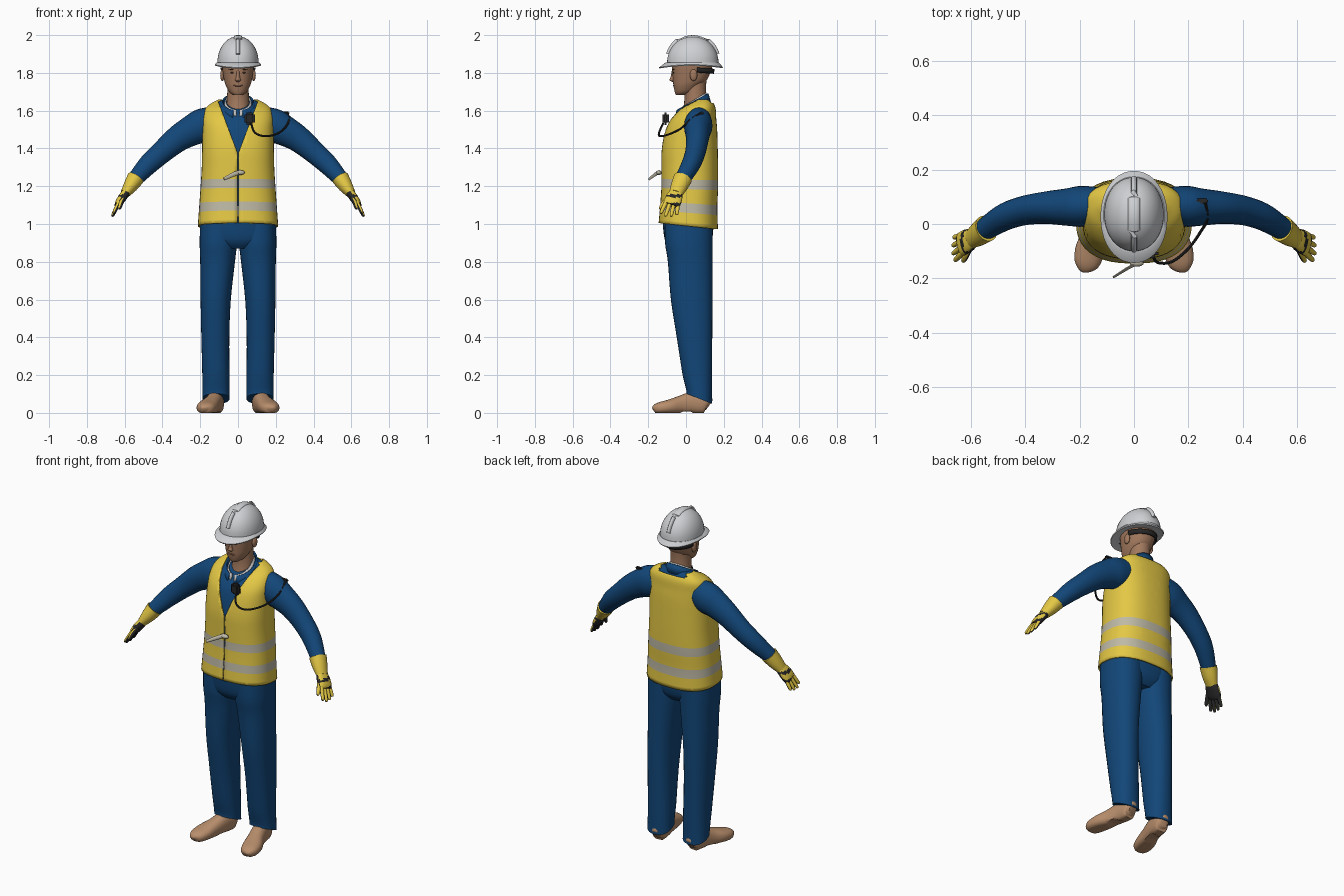
import bpy, bmesh
from math import sin, cos, pi
from mathutils import Vector

cube = bpy.data.objects.get("Cube")
if cube:
    bpy.data.objects.remove(cube)


def material(name, rgb):
    m = bpy.data.materials.new(name)
    m.use_nodes = True
    m.diffuse_color = (*rgb, 1)
    m.node_tree.nodes["Principled BSDF"].inputs["Base Color"].default_value = (*rgb, 1)
    return m


BLUE = material("work_blue", (0.006, 0.062, 0.19))
YELLOW = material("safety_yellow", (0.78, 0.58, 0.06))
WHITE = material("helmet_grey", (0.62, 0.63, 0.65))
SKIN = material("skin", (0.36, 0.19, 0.11))
TAN = material("boot_tan", (0.48, 0.27, 0.15))
BLACK = material("black_rubber", (0.02, 0.02, 0.02))
STRIPE = material("reflective_grey", (0.52, 0.49, 0.38))
LINEN = material("undershirt", (0.55, 0.55, 0.55))
BROWN = material("hair_brown", (0.09, 0.045, 0.025))
LIP = material("lip", (0.26, 0.11, 0.075))


def finish(name, bm, mats, mirror=False, rule=None):
    bm.normal_update()
    if rule:
        for f in bm.faces:
            f.material_index = rule(f.calc_center_median(), f.normal)
    me = bpy.data.meshes.new(name)
    bm.to_mesh(me)
    bm.free()
    ob = bpy.data.objects.new(name, me)
    bpy.context.collection.objects.link(ob)
    for m in mats:
        me.materials.append(m)
    bpy.ops.object.select_all(action='DESELECT')
    ob.select_set(True)
    bpy.context.view_layer.objects.active = ob
    bpy.ops.object.shade_smooth_by_angle(angle=0.75)
    if mirror:
        ob.modifiers.new("mirror", 'MIRROR').use_mirror_merge = False
    return ob


def resample(secs, k):
    """Smooth spline through the cross-sections."""
    out = []
    for i in range(len(secs) - 1):
        a, b, c, d = (secs[max(i - 1, 0)], secs[i], secs[i + 1], secs[min(i + 2, len(secs) - 1)])
        for s in range(k):
            t = s / k
            out.append(tuple(q + .5 * t * (r - p + t * (2 * p - 5 * q + 4 * r - w + t * (3 * (q - r) + w - p)))
                             for p, q, r, w in zip(a, b, c, d)))
    return out + [secs[-1]]


def loft(name, secs, mats, n=24, power=2, up=False, k=4, caps=True, mirror=False, rule=None, post=None):
    """Skin superellipse sections (x, y, z, ru, rv), horizontal if up, else square to the path."""
    secs = resample(secs, k)
    pts = [Vector(s[:3]) for s in secs]
    bm = bmesh.new()
    rings = []
    for i, s in enumerate(secs):
        t = Vector((0, 0, 1)) if up else (pts[min(i + 1, len(pts) - 1)] - pts[max(i - 1, 0)]).normalized()
        ref = Vector((1, 0, 0)) if up or abs(t.y) > .8 else Vector((0, 1, 0))
        u = (ref - t * t.dot(ref)).normalized()
        v = t.cross(u)
        ring = []
        for j in range(n):
            c, q = cos(2 * pi * j / n), sin(2 * pi * j / n)
            e = 1 / (abs(c) ** power + abs(q) ** power) ** (1 / power)
            ring.append(bm.verts.new(pts[i] + u * (s[3] * c * e) + v * (s[4] * q * e)))
        rings.append(ring)
    for a, b in zip(rings, rings[1:]):
        for j in range(n):
            bm.faces.new((a[j], a[(j + 1) % n], b[(j + 1) % n], b[j]))
    if caps:
        bm.faces.new(rings[0][::-1])
        bm.faces.new(rings[-1])
    if post:
        post(bm)
    return finish(name, bm, mats, mirror, rule)


def ball(name, mat, loc, size, mirror=False):
    bm = bmesh.new()
    bmesh.ops.create_uvsphere(bm, u_segments=16, v_segments=10, radius=1)
    for v in bm.verts:
        v.co = Vector([c * s + o for c, s, o in zip(v.co, size, loc)])
    return finish(name, bm, [mat], mirror)


def box(name, mat, loc, size, bevel=.008):
    bm = bmesh.new()
    bmesh.ops.create_cube(bm, size=1)
    for v in bm.verts:
        v.co = Vector([c * s + o for c, s, o in zip(v.co, size, loc)])
    bmesh.ops.bevel(bm, geom=bm.edges[:], offset=bevel, segments=2, affect='EDGES')
    return finish(name, bm, [mat])


def band(name, mat, gap, cy, rx, ry, z, drop, height, lean, n=32):
    """Strip round the neck or head, open at the front by the gap angle."""
    bm = bmesh.new()
    rows = []
    for j in range(n + 1):
        a = gap + (2 * pi - 2 * gap) * j / n
        rows.append([bm.verts.new((rx * s * sin(a), cy - ry * s * cos(a), z - drop * cos(a) + h))
                     for s, h in ((1, 0), (lean, height))])
    for a, b in zip(rows, rows[1:]):
        bm.faces.new((a[0], b[0], b[1], a[1]))
    ob = finish(name, bm, [mat])
    ob.modifiers.new("thickness", 'SOLIDIFY').thickness = .008
    return ob


# Torso shirt, and the vest over it
TORSO = [(0, .012, .99, .213, .157), (0, .015, 1.1, .205, .151), (0, .02, 1.2, .198, .15),
         (0, .02, 1.3, .192, .15), (0, .02, 1.4, .19, .148), (0, .028, 1.5, .188, .137),
         (0, .04, 1.56, .187, .12), (0, .062, 1.61, .174, .095), (0, .08, 1.64, .14, .066),
         (0, .085, 1.66, .1, .045)]
loft("shirt", [(x, y, z - .004, a - .014, b - .014) for x, y, z, a, b in TORSO[1:]], [BLUE], 40, 2.5, True)
BANDS = (1.06, 1.11, 1.185, 1.235)
SLOPE, V_TIP = .375, 1.37


def cut_vest(bm):
    planes = [((0, 0, z), (0, 0, 1)) for z in BANDS]
    for s in (-1, 1):
        planes += [((0, 0, V_TIP), (s, 0, -SLOPE)), ((s * .003, 0, 0), (s, 0, 0))]
    for co, no in planes:
        bmesh.ops.bisect_plane(bm, geom=bm.verts[:] + bm.edges[:] + bm.faces[:], plane_co=co, plane_no=no)
    doomed = []
    for f in bm.faces:
        c = f.calc_center_median()
        front = c.y < .06 and abs(c.x) < max(.003, SLOPE * (c.z - V_TIP))
        if front or (c.z > 1.64 and abs(c.x) < .09):
            doomed.append(f)
        f.material_index = int(BANDS[0] < c.z < BANDS[1] or BANDS[2] < c.z < BANDS[3])
    bmesh.ops.delete(bm, geom=doomed, context='FACES')
    for v in bm.verts:
        v.co.z -= .1 * v.co.y * max(0, (1.3 - v.co.z) / .3)


vest = loft("vest", TORSO, [YELLOW, STRIPE], 48, 2.5, True, caps=False, post=cut_vest)
solid = vest.modifiers.new("thickness", 'SOLIDIFY')
solid.thickness, solid.offset = .008, -1

# Vest tie
loft("tie_tail", [(.03, -.137, 1.275, .006, .008), (-.01, -.155, 1.268, .006, .012),
                  (-.075, -.195, 1.238, .004, .008)], [STRIPE], 8)
ball("tie_knot", STRIPE, (.01, -.143, 1.272), (.026, .014, .013))


# Trousers
def slant_hem(bm):
    for v in bm.verts:
        v.co.z -= .4 * (v.co.y - .07) * max(0, (.2 - v.co.z) / .125)


loft("trouser_seat", [(0, .012, .87, .1, .09), (0, .012, .92, .185, .125), (0, .012, 1.04, .2, .138)],
     [BLUE], 32, 2.5, True)
loft("trouser_legs", [(.1, .015, 1.02, .1, .128), (.104, .015, .9, .099, .126), (.108, .022, .8, .092, .118),
                      (.118, .03, .6, .08, .11), (.12, .045, .4, .074, .094), (.117, .06, .2, .072, .078),
                      (.117, .069, .1, .072, .068), (.117, .07, .075, .072, .068)][::-1],
     [BLUE], 28, 2.3, True, mirror=True, post=slant_hem)


# Boots
def flat_sole(bm):
    for v in bm.verts:
        v.co.z = max(v.co.z, .008 if -.03 < v.co.y < .035 else 0)


loft("boots", [(.112, .122, .04, .022, .03), (.114, .1, .05, .04, .056), (.124, .03, .052, .043, .058),
               (.14, -.03, .042, .046, .048), (.16, -.09, .032, .054, .038), (.172, -.14, .025, .048, .031),
               (.178, -.165, .02, .03, .022), (.179, -.174, .016, .01, .01)],
     [TAN], 24, 2.4, mirror=True, post=flat_sole)

# Arms
loft("sleeves", [(.12, .07, 1.545, .065, .08), (.19, .065, 1.52, .075, .09), (.25, .062, 1.492, .068, .08),
                 (.32, .06, 1.45, .06, .07), (.4, .05, 1.383, .054, .06), (.47, .028, 1.32, .05, .054),
                 (.53, -.008, 1.255, .043, .044), (.56, -.028, 1.225, .038, .038)], [BLUE], mirror=True)


# Gloves: yellow backs, black palms and knuckles
OUT = Vector((.9, .1, .4))


def palm_side(c, n):
    return int(n.dot(OUT) < .15)


def palm_rule(c, n):
    return int(palm_side(c, n) or c.z < 1.113 or 1.142 < c.z < 1.156)


loft("glove_cuffs", [(.542, -.016, 1.243, .05, .046), (.57, -.036, 1.2, .045, .038),
                     (.597, -.054, 1.162, .036, .026)], [YELLOW], mirror=True)
loft("glove_palms", [(.59, -.05, 1.17, .034, .022), (.61, -.061, 1.143, .043, .023),
                     (.63, -.073, 1.113, .045, .02), (.638, -.079, 1.1, .038, .014)],
     [YELLOW, BLACK], 24, 2.6, mirror=True, rule=palm_rule)
knuckle, reach = Vector((.632, -.074, 1.11)), Vector((.42, -.25, -.86))
across = Vector((.1, .95, -.2))
for i, (finger, length) in enumerate((("index", .074), ("middle", .084), ("ring", .078), ("little", .062))):
    base = knuckle + across * ((i - 1.5) * .022)
    aim = reach + across * ((i - 1.5) * .1)
    loft(finger + "_fingers", [(*(base + aim * (length * t)), r, r) for t, r in
                               ((0, .011), (.5, .0105), (.9, .0085), (1, .004))],
         [YELLOW, BLACK], 12, k=3, mirror=True, rule=palm_side)
loft("thumbs", [(.6, -.075, 1.15, .014, .014), (.615, -.11, 1.12, .013, .012),
                (.625, -.132, 1.09, .01, .01), (.628, -.138, 1.078, .004, .004)],
     [YELLOW, BLACK], 12, k=3, mirror=True, rule=palm_side)

# Neck and collars
loft("neck", [(0, .045, 1.55, .066, .075), (0, .05, 1.64, .06, .06), (0, .048, 1.72, .056, .058),
              (0, .05, 1.79, .058, .062)], [SKIN], up=True)
band("shirt_collar", BLUE, .3, .033, .098, .1, 1.597, .045, .05, .86)
band("undershirt_collar", LINEN, .12, .03, .078, .088, 1.605, .045, .045, .88)

# Head
loft("head", [(0, -.028, 1.682, .022, .024), (0, -.01, 1.698, .045, .049), (0, .005, 1.73, .063, .071),
              (0, .02, 1.76, .073, .089), (0, .028, 1.8, .08, .1), (0, .033, 1.84, .085, .107),
              (0, .035, 1.88, .084, .106), (0, .035, 1.94, .05, .06)], [SKIN], 32, 2.2, True)
loft("nose", [(0, -.066, 1.752, .008, .006), (0, -.07, 1.762, .015, .018), (0, -.069, 1.775, .011, .013),
              (0, -.068, 1.812, .007, .007)], [SKIN], 12, up=True)
ball("ears", SKIN, (.083, .04, 1.788), (.011, .02, .031), True)
ball("brows", BROWN, (.032, -.066, 1.819), (.018, .006, .003), True)
ball("eyes", BROWN, (.031, -.066, 1.801), (.011, .004, .004), True)
ball("mouth", LIP, (0, -.064, 1.733), (.024, .005, .005))

# Helmet
def droop(bm):
    for v in bm.verts:
        if v.co.z < 1.85:
            v.co.z -= .5 * (v.co.y - .03) ** 2


dome = [(0, .036, 1.856 + .138 * sin(a), .109 * cos(a), .136 * cos(a))
        for a in [pi / 2 * i / 12 for i in range(12)] + [1.54]]
loft("helmet", [(0, .035, 1.842, .1, .125), (0, .026, 1.838, .12, .166), (0, .026, 1.844, .123, .169),
                (0, .034, 1.856, .112, .14)] + dome, [WHITE], 40, 2.1, True, k=1, post=droop)
loft("helmet_ridge", [(0, .036 - .126 * cos(a), 1.856 + .133 * sin(a), .022, .011)
                      for a in [.3 + (pi - .6) * i / 16 for i in range(17)]], [WHITE], 16, 2.6, k=1)
band("helmet_strap", BLACK, 1.75, .04, .091, .108, 1.803, -.008, .026, 1.03)

# Radio handset, shoulder clip and cable
box("radio_handset", BLACK, (.062, -.108, 1.558), (.056, .035, .066), .012)
box("shoulder_clip", BLACK, (.235, .085, 1.588), (.075, .018, .016), .005)
loft("radio_cable", [(*p, .0055, .0055) for p in
                     ((.07, -.12, 1.535), (.088, -.142, 1.485), (.14, -.138, 1.465), (.2, -.09, 1.475),
                      (.245, -.028, 1.505), (.27, .02, 1.55), (.262, .08, 1.59))], [BLACK], 8)
